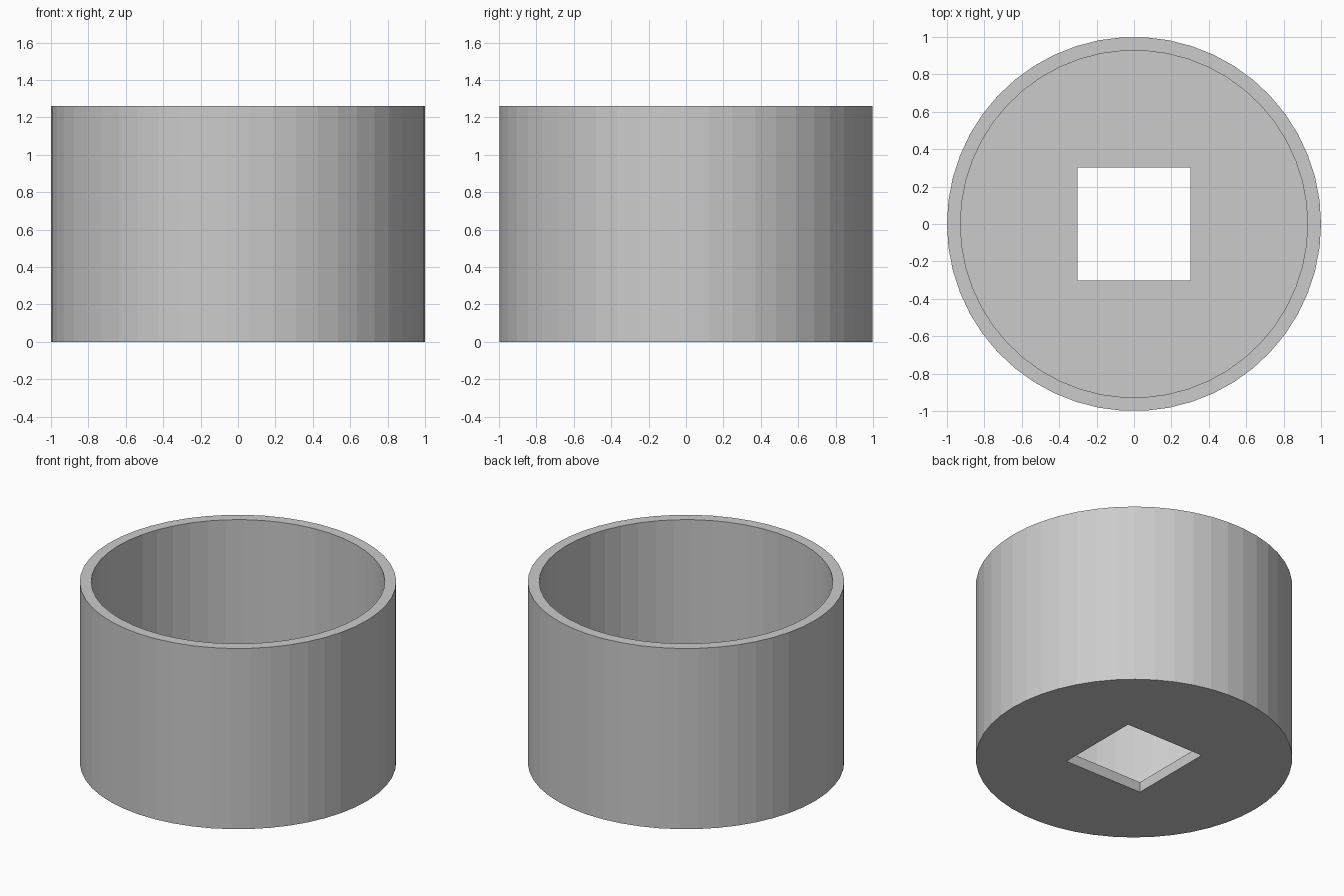
import bpy
import bmesh
from math import cos, sin, pi, sqrt

cube = bpy.data.objects.get("Cube")
if cube:
    bpy.data.objects.remove(cube, do_unlink=True)

HEIGHT = 1.26
THICKNESS = 0.072     # wall and floor
SIDES = 50
HOLE_HALF = 0.303

# Plain grey material
grey = bpy.data.materials.new("grey")
grey.use_nodes = True
colour = (0.6, 0.6, 0.6, 1)
grey.diffuse_color = colour
grey.node_tree.nodes["Principled BSDF"].inputs["Base Color"].default_value = colour

bm = bmesh.new()


def ring(radius, z, sides, start=0.0):
    """Closed loop of edges at height z."""
    verts = [bm.verts.new((radius * cos(start + 2 * pi * i / sides),
                           radius * sin(start + 2 * pi * i / sides), z))
             for i in range(sides)]
    return [bm.edges.new((verts[i], verts[(i + 1) % sides])) for i in range(sides)]


inner = 1 - THICKNESS
outer_bottom = ring(1, 0, SIDES)
outer_top = ring(1, HEIGHT, SIDES)
inner_top = ring(inner, HEIGHT, SIDES)
inner_floor = ring(inner, THICKNESS, SIDES)
hole_top = ring(HOLE_HALF * sqrt(2), THICKNESS, 4, pi / 4)
hole_bottom = ring(HOLE_HALF * sqrt(2), 0, 4, pi / 4)

# Outer wall, rim, inner wall and the sides of the square hole
for a, b in ((outer_bottom, outer_top), (outer_top, inner_top),
             (inner_top, inner_floor), (hole_top, hole_bottom)):
    bmesh.ops.bridge_loops(bm, edges=a + b)

# Floor with the square opening, above and below
for a, b in ((inner_floor, hole_top), (outer_bottom, hole_bottom)):
    bmesh.ops.triangle_fill(bm, edges=a + b, use_beauty=True, normal=(0, 0, 1))

bmesh.ops.recalc_face_normals(bm, faces=bm.faces)
mesh = bpy.data.meshes.new("round_cup")
bm.to_mesh(mesh)
bm.free()
mesh.materials.append(grey)
cup = bpy.data.objects.new("round_cup", mesh)
bpy.context.collection.objects.link(cup)
